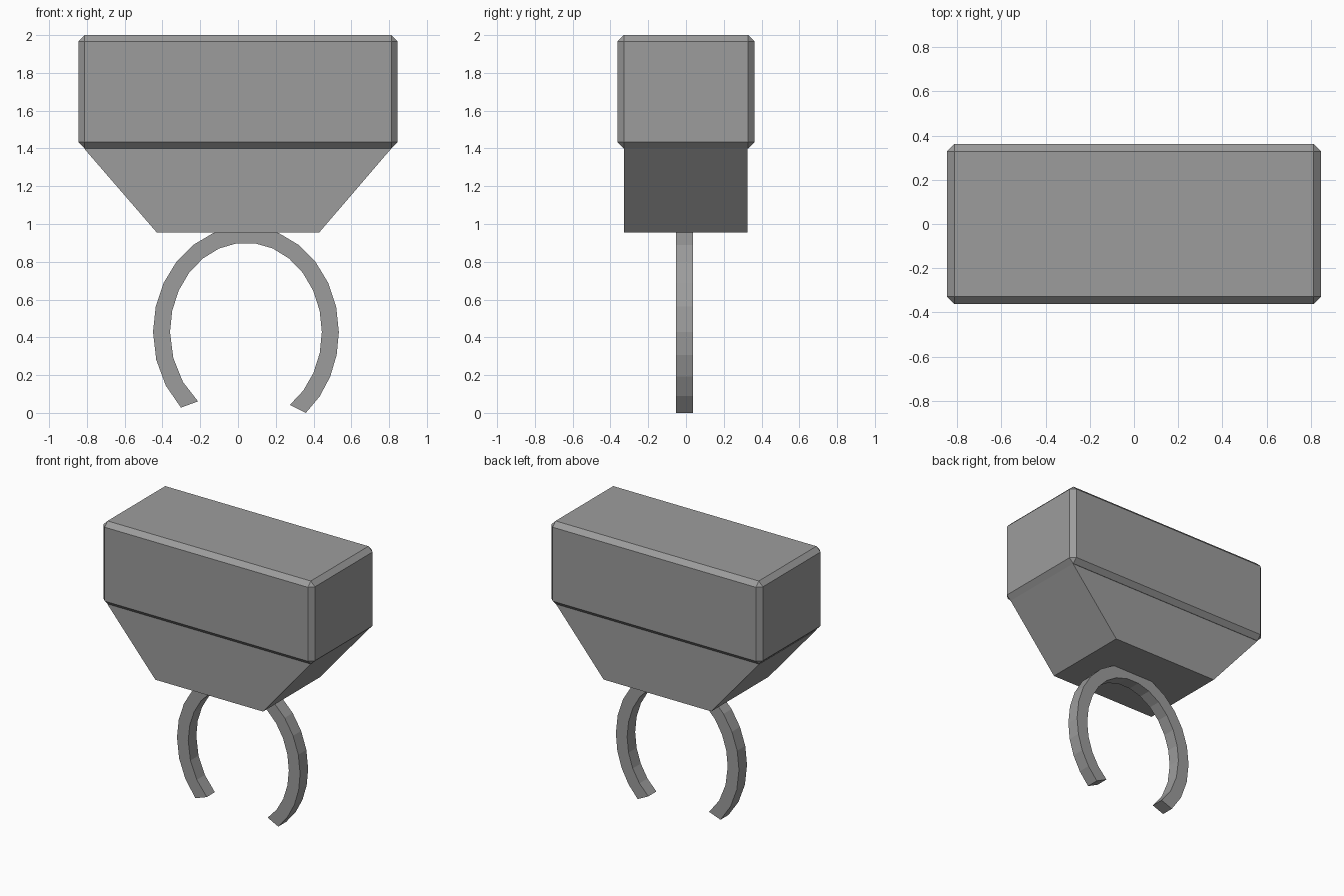
import bpy
import bmesh
from math import cos, sin, radians

if "Cube" in bpy.data.objects:
    bpy.data.objects.remove(bpy.data.objects["Cube"])

grey = bpy.data.materials.new("dark_grey")
grey.diffuse_color = (0.335, 0.335, 0.335, 1)
grey.use_nodes = True
grey.node_tree.nodes["Principled BSDF"].inputs["Base Color"].default_value = grey.diffuse_color


def finish(name, bm):
    bmesh.ops.recalc_face_normals(bm, faces=bm.faces)
    mesh = bpy.data.meshes.new(name)
    bm.to_mesh(mesh)
    bm.free()
    mesh.materials.append(grey)
    obj = bpy.data.objects.new(name, mesh)
    bpy.context.collection.objects.link(obj)
    return obj


def ellipse(angle, a, b, cx=0.042, cz=0.428):
    t = radians(angle)
    return cx + a * cos(t), cz + b * sin(t)


def angles(start, end):
    # 4 steps up the right leg, 13 over the arch, 3 down the left leg
    right = [start * (1 - i / 4) for i in range(4)]
    arch = [180 * i / 13 for i in range(13)]
    left = [180 + (end - 180) * i / 3 for i in range(4)]
    return right + arch + left


# Chamfered upper block
bm = bmesh.new()
bmesh.ops.create_cube(bm, size=1)
for v in bm.verts:
    v.co.x *= 1.69
    v.co.y *= 0.724
    v.co.z = v.co.z * 0.6 + 1.7
block = finish("upper_block", bm)
bevel = block.modifiers.new("chamfer", 'BEVEL')
bevel.width = 0.033
bevel.segments = 1

# Tapered base under the block
bm = bmesh.new()
profile = [(-0.43, 0.955), (0.43, 0.955), (0.812, 1.4), (-0.815, 1.4)]
face = bm.faces.new([bm.verts.new((x, -0.329, z)) for x, z in profile])
ext = bmesh.ops.extrude_face_region(bm, geom=[face])
for g in ext["geom"]:
    if isinstance(g, bmesh.types.BMVert):
        g.co.y = 0.326
finish("tapered_base", bm)

# Open oval finger band with square section
bm = bmesh.new()
rings = []
for ao, ai in zip(angles(-49.8, 225.6), angles(-54.6, 230.9)):
    xo, zo = ellipse(ao, 0.492, 0.56)
    xi, zi = ellipse(ai, 0.402, 0.473)
    section = [(xo, -0.054, zo), (xo, 0.038, zo), (xi, 0.038, zi), (xi, -0.054, zi)]
    rings.append([bm.verts.new(p) for p in section])
for r0, r1 in zip(rings, rings[1:]):
    for k in range(4):
        n = (k + 1) % 4
        bm.faces.new((r0[k], r0[n], r1[n], r1[k]))
bm.faces.new(rings[0])
bm.faces.new(rings[-1])
finish("open_band", bm)
